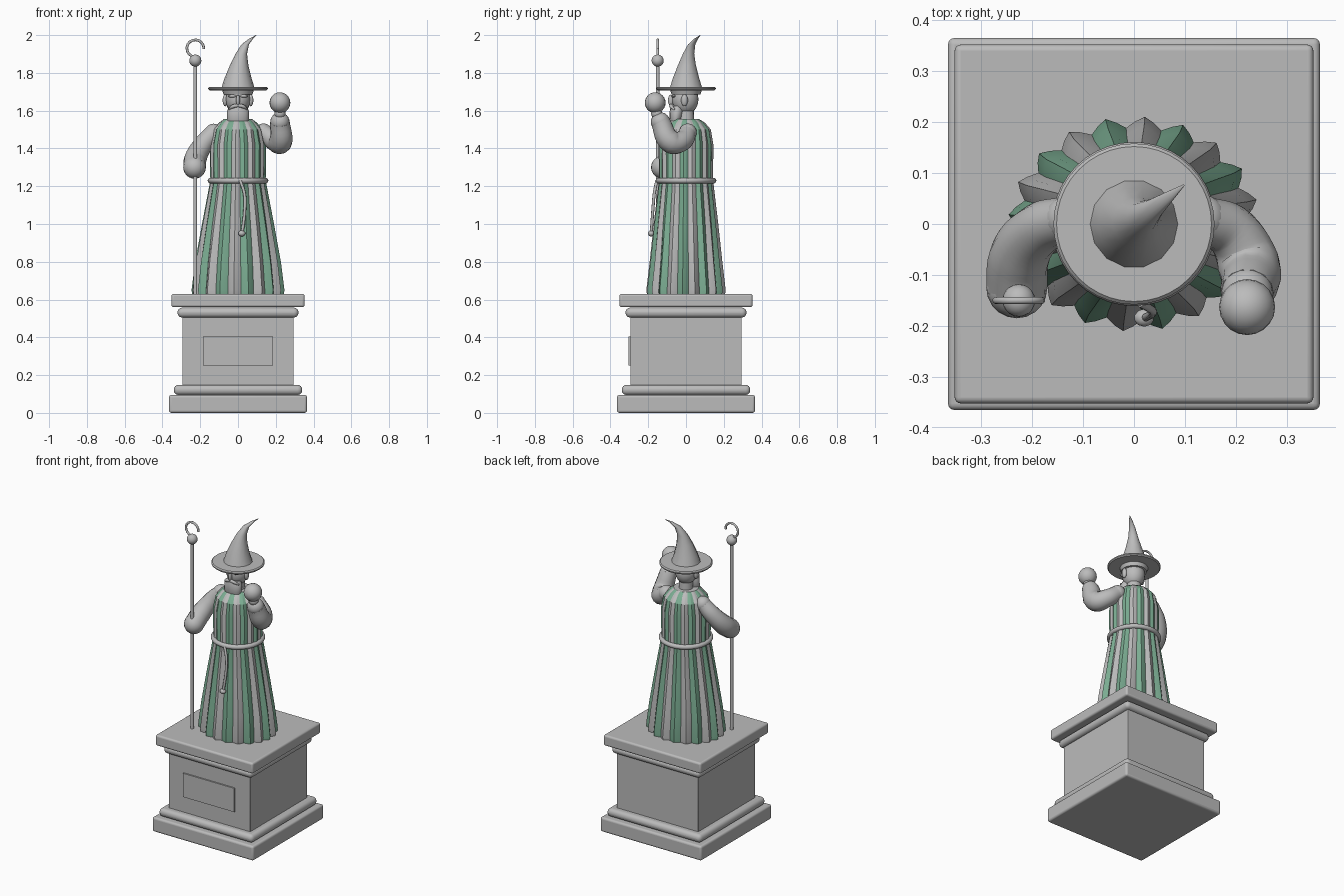
import bpy, bmesh, math
from mathutils import Vector

if "Cube" in bpy.data.objects:
    bpy.data.objects.remove(bpy.data.objects["Cube"])


def material(name, rgb):
    m = bpy.data.materials.new(name)
    m.use_nodes = True
    m.diffuse_color = (*rgb, 1)
    m.node_tree.nodes["Principled BSDF"].inputs["Base Color"].default_value = (*rgb, 1)
    return m


STONE = material("grey stone", (0.5, 0.5, 0.5))
GREEN = material("green stripe", (0.2, 0.42, 0.29))


def finish(obj, name, angle=35):
    obj.name = name
    if not obj.data.materials:
        obj.data.materials.append(STONE)
    bpy.ops.object.select_all(action='DESELECT')
    obj.select_set(True)
    bpy.context.view_layer.objects.active = obj
    bpy.ops.object.shade_smooth_by_angle(angle=math.radians(angle))
    return obj


def slab(name, half, z0, z1, bevel):
    bpy.ops.mesh.primitive_cube_add(size=1, location=(0, 0, (z0 + z1) / 2))
    obj = bpy.context.object
    obj.scale = (2 * half, 2 * half, z1 - z0)
    bpy.ops.object.transform_apply(location=False, rotation=False)
    mod = obj.modifiers.new("rounded edges", 'BEVEL')
    mod.width, mod.segments = bevel, 4
    return finish(obj, name)


def ball(name, loc, size, seg=20):
    bpy.ops.mesh.primitive_uv_sphere_add(segments=seg, ring_count=seg // 2 + 2, radius=1, location=loc)
    obj = bpy.context.object
    obj.scale = size if isinstance(size, tuple) else (size,) * 3
    return finish(obj, name, 60)


def rings_mesh(name, rings, angle=35):
    """Skin a list of equal rings of points and cap both ends."""
    bm = bmesh.new()
    loops = [[bm.verts.new(p) for p in ring] for ring in rings]
    n = len(loops[0])
    for a, b in zip(loops, loops[1:]):
        for i in range(n):
            j = (i + 1) % n
            bm.faces.new((a[i], a[j], b[j], b[i]))
    bm.faces.new(loops[0][::-1])
    bm.faces.new(loops[-1])
    bmesh.ops.recalc_face_normals(bm, faces=bm.faces)
    mesh = bpy.data.meshes.new(name)
    bm.to_mesh(mesh)
    bm.free()
    obj = bpy.data.objects.new(name, mesh)
    bpy.context.collection.objects.link(obj)
    return finish(obj, name, angle)


def lathe(name, profile, sides, angle=35):
    """Rings given as centre x, centre y, z, x radius, y radius."""
    turn = [2 * math.pi * i / sides for i in range(sides)]
    return rings_mesh(name, [[(cx + rx * math.cos(t), cy + ry * math.sin(t), z) for t in turn]
                             for cx, cy, z, rx, ry in profile], angle)


def tube(name, points, radii, smooth=True, sides=4):
    """Round tube along a path, with one radius for each point."""
    cu = bpy.data.curves.new(name, 'CURVE')
    cu.dimensions = '3D'
    cu.bevel_depth, cu.bevel_resolution, cu.use_fill_caps = 1, sides, True
    cu.resolution_u = 6
    sp = cu.splines.new('BEZIER' if smooth else 'POLY')
    pts = sp.bezier_points if smooth else sp.points
    pts.add(len(points) - 1)
    for p, co, r in zip(pts, points, radii):
        p.radius = r
        if smooth:
            p.co = co
            p.handle_left_type = p.handle_right_type = 'AUTO'
        else:
            p.co = (*co, 1)
    obj = bpy.data.objects.new(name, cu)
    bpy.context.collection.objects.link(obj)
    bpy.ops.object.select_all(action='DESELECT')
    obj.select_set(True)
    bpy.context.view_layer.objects.active = obj
    bpy.ops.object.convert(target='MESH')
    return finish(bpy.context.object, name, 50)


# Plinth
slab("plinth_base", 0.365, 0, 0.095, 0.013)
slab("plinth_lower_moulding", 0.34, 0.095, 0.148, 0.024)
slab("plinth_block", 0.295, 0.14, 0.51, 0.004)
slab("plinth_upper_moulding", 0.32, 0.505, 0.557, 0.024)
slab("plinth_cap", 0.352, 0.56, 0.63, 0.012)
bpy.ops.mesh.primitive_cube_add(size=1, location=(0, -0.297, 0.328))
plaque = bpy.context.object
plaque.scale = (0.37, 0.014, 0.155)
finish(plaque, "plaque")

# Pleated robe, each pleat one colour
PLEATS, STEPS = 20, 4
WAVE = (-1, 0.1, 1, 0.1)
PHASE = math.radians(85) - math.pi / PLEATS
profile = [  # z, x radius, y radius, pleat depth
    (0.63, 0.232, 0.198, 0.05), (0.65, 0.234, 0.2, 0.055), (0.8, 0.217, 0.184, 0.05),
    (1.0, 0.184, 0.165, 0.04), (1.23, 0.143, 0.14, 0.03), (1.42, 0.145, 0.141, 0.03),
    (1.5, 0.128, 0.128, 0.03), (1.535, 0.1, 0.1, 0.02), (1.555, 0.075, 0.07, 0.01)]
rings = []
for z, rx, ry, depth in profile:
    ring = []
    for i in range(PLEATS * STEPS):
        t = PHASE + 2 * math.pi * i / (PLEATS * STEPS)
        k = 1 + depth * WAVE[i % STEPS]
        ring.append((rx * k * math.cos(t), ry * k * math.sin(t), z))
    rings.append(ring)
robe = rings_mesh("robe", rings, 20)
robe.data.materials.append(GREEN)
for face in robe.data.polygons:
    if len(face.vertices) == 4:
        column = face.index % (PLEATS * STEPS)
        face.material_index = (column // STEPS) % 2

# Belt and hanging cord
bpy.ops.mesh.primitive_torus_add(major_radius=0.146, minor_radius=0.015, major_segments=40,
                                 minor_segments=10, location=(0, 0, 1.23))
finish(bpy.context.object, "belt", 60)
tube("belt_cord", [(0.012, -0.155, 1.23), (0.034, -0.168, 1.16), (0.036, -0.175, 1.08),
                   (0.022, -0.184, 0.95)], [0.008] * 4)
ball("cord_knob", (0.02, -0.184, 0.95), (0.02, 0.018, 0.016), 10)

# Neck, head and face
lathe("neck", [(0, 0, 1.52, 0.045, 0.045), (0, 0, 1.62, 0.04, 0.04)], 16)
ball("head", (0, -0.004, 1.66), (0.066, 0.07, 0.08))
ball("nose", (0, -0.08, 1.655), (0.011, 0.016, 0.03), 10)
lathe("beard", [(0, -0.055, 1.535, 0.05, 0.025), (0, -0.055, 1.55, 0.058, 0.032),
                (0, -0.048, 1.6, 0.058, 0.038), (0, -0.045, 1.625, 0.045, 0.035)], 16, 50)
lathe("hair_band", [(0, 0, 1.685, 0.076, 0.076), (0, 0, 1.715, 0.086, 0.086)], 20)
for side, s in (("right", -1), ("left", 1)):
    ball(side + "_ear", (s * 0.068, -0.008, 1.655), (0.014, 0.018, 0.032), 10)
    ball(side + "_brow", (s * 0.03, -0.066, 1.677), (0.024, 0.012, 0.008), 10)
    tube(side + "_moustache", [(0, -0.079, 1.628), (s * 0.028, -0.078, 1.622),
                               (s * 0.05, -0.06, 1.605)], [0.009, 0.01, 0.004])

# Pointed hat with bent tip
lathe("hat_brim", [(0, 0, 1.708, 0.152, 0.152), (0, 0, 1.714, 0.158, 0.158),
                   (0, 0, 1.72, 0.158, 0.158), (0, 0, 1.726, 0.152, 0.152)], 40)
cone = [(0, 1.72, 0.088), (0, 1.77, 0.072), (0.006, 1.84, 0.049), (0.017, 1.9, 0.031),
        (0.038, 1.95, 0.02), (0.068, 1.98, 0.011), (0.097, 2.0, 0.002)]
lathe("hat_cone", [(x, 0.78 * x, z, r, r) for x, z, r in cone], 14, 50)

# Staff with orb and open crook
SX, SY = -0.226, -0.15
tube("staff", [(SX, SY, 0.63), (SX, SY, 1.87)], [0.01] * 2, smooth=False)
ball("staff_orb", (SX, SY, 1.865), 0.032)
arc = [math.radians(265 - 22.5 * i) for i in range(13)]
tube("staff_crook", [(SX + 0.045 * math.cos(a), SY, 1.93 + 0.045 * math.sin(a)) for a in arc],
     [0.007] * 13, smooth=False)

# Right arm, lowered to hold the staff
right = [(-0.13, 0.01, 1.485), (-0.185, -0.01, 1.42), (-0.225, -0.065, 1.345), (-0.23, -0.125, 1.3)]
tube("right_sleeve", right, [0.045, 0.052, 0.06, 0.06], sides=5)
ball("right_shoulder", right[0], 0.046)
ball("right_hand", right[-1], 0.06)

# Left arm, raised with an orb
left = [(0.135, 0.01, 1.485), (0.195, -0.02, 1.44), (0.225, -0.08, 1.435), (0.222, -0.135, 1.54)]
tube("left_sleeve", left, [0.046, 0.054, 0.062, 0.052], sides=5)
ball("left_shoulder", left[0], 0.047)
ball("left_cuff", left[-1], 0.051)
ball("left_hand", (0.222, -0.155, 1.585), 0.03, 12)
ball("held_orb", (0.222, -0.163, 1.642), 0.055)
